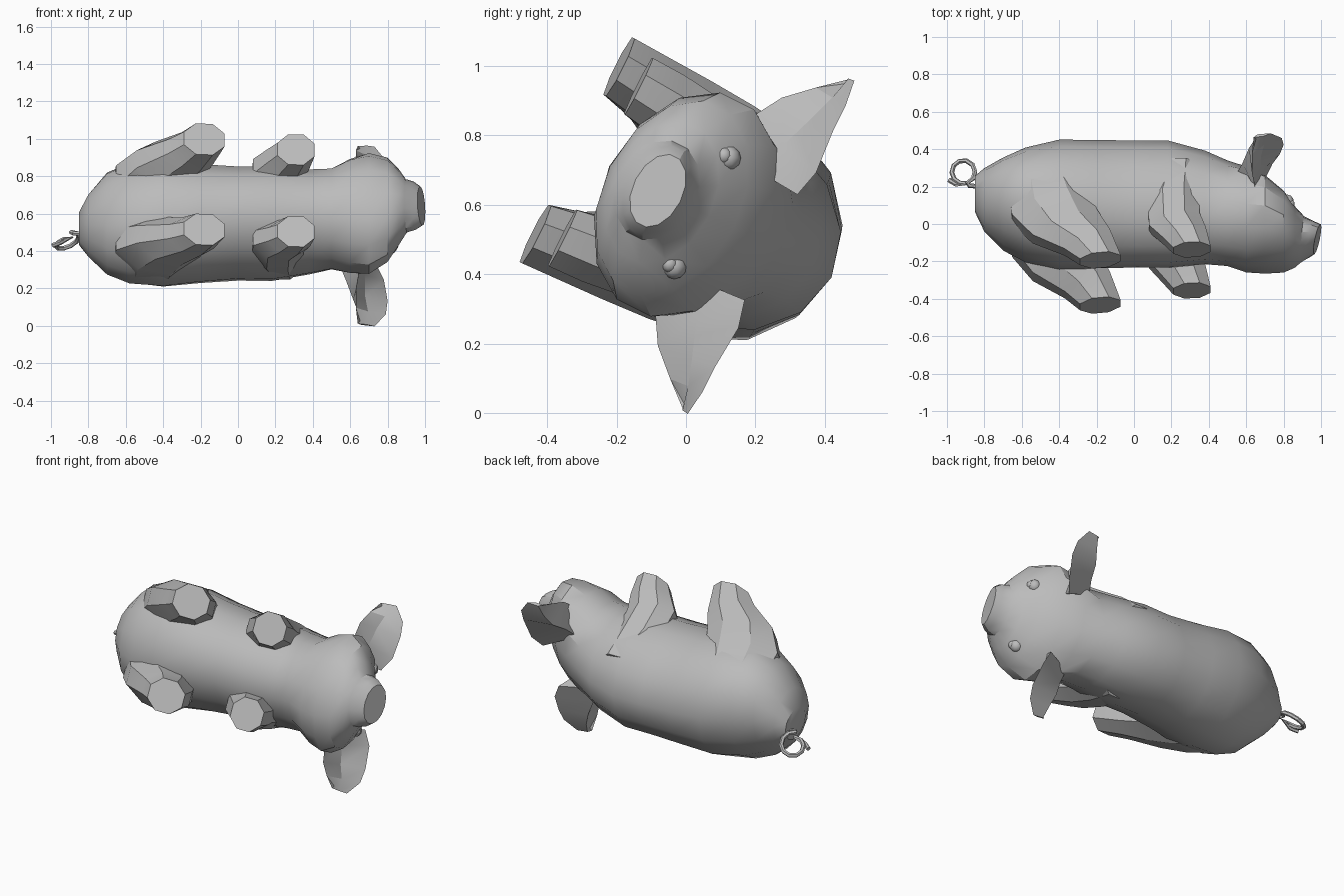
import bpy, bmesh, math
from mathutils import Vector

if "Cube" in bpy.data.objects:
    bpy.data.objects.remove(bpy.data.objects["Cube"])

skin = bpy.data.materials.new("grey_skin")
skin.diffuse_color = (0.5, 0.5, 0.5, 1)
skin.use_nodes = True
skin.node_tree.nodes["Principled BSDF"].inputs["Base Color"].default_value = skin.diffuse_color

S, C = 0.447, 0.894


def roll(x, l, u):
    """Animal space (length, sideways, up) to the rolled-over pose."""
    return Vector((x, 0.12 + S * l + C * u, 0.54 + C * l - S * u))


def loft(name, rings, angle=30):
    """Skin a list of equal-sized rings of points and cap both ends."""
    bm = bmesh.new()
    vs = [[bm.verts.new(roll(*p)) for p in ring] for ring in rings]
    n = len(vs[0])
    for a, b in zip(vs, vs[1:]):
        for i in range(n):
            j = (i + 1) % n
            bm.faces.new((a[i], a[j], b[j], b[i]))
    bm.faces.new(vs[0])
    bm.faces.new(vs[-1])
    bmesh.ops.recalc_face_normals(bm, faces=bm.faces)
    me = bpy.data.meshes.new(name)
    bm.to_mesh(me)
    bm.free()
    ob = bpy.data.objects.new(name, me)
    bpy.context.collection.objects.link(ob)
    finish(ob, angle)


def finish(ob, angle):
    ob.data.materials.append(skin)
    bpy.ops.object.select_all(action='DESELECT')
    ob.select_set(True)
    bpy.context.view_layer.objects.active = ob
    bpy.ops.object.shade_smooth_by_angle(angle=math.radians(angle))


def ring(x, u, a, b, slant=0, n=14):
    """Ring across the body; slant leans it along x with height."""
    pts = []
    for i in range(n):
        t = 2 * math.pi * (i + 0.5) / n
        du = b * math.sin(t)
        pts.append((x + slant * du, a * math.cos(t), u + du))
    return pts


# Body, head and snout: x, height, half width, half height, slant
body = [(-0.85, 0.045, 0.085, 0.10, 0), (-0.80, 0.01, 0.17, 0.17, 0),
        (-0.70, -0.015, 0.285, 0.24, 0), (-0.58, -0.02, 0.335, 0.30, 0),
        (-0.40, -0.02, 0.345, 0.35, 0), (-0.2, -0.015, 0.315, 0.35, 0),
        (0.0, -0.015, 0.297, 0.35, 0), (0.18, -0.015, 0.30, 0.35, 0),
        (0.38, -0.035, 0.278, 0.31, 0), (0.5, -0.07, 0.272, 0.285, 0),
        (0.6, -0.107, 0.318, 0.275, 0), (0.7, -0.136, 0.342, 0.245, 0),
        (0.8, -0.18, 0.297, 0.20, 0), (0.86, -0.212, 0.215, 0.152, 0),
        (0.90, -0.228, 0.15, 0.118, 0.1), (0.945, -0.228, 0.137, 0.09, 0.2),
        (0.98, -0.225, 0.112, 0.072, 0.3)]
loft("body", [ring(*r) for r in body])


def leg(name, side, path):
    """Leg from rings: x, sideways, up, half length, half width, tilt."""
    rings = []
    for x, l, u, a, b, tilt in path:
        rings.append([(x + a * math.cos(t), side * (l + b * math.sin(t)),
                       u + tilt * a * math.cos(t))
                      for t in (math.pi * (k + 0.5) / 4 for k in range(8))])
    loft(name, rings)


hind = [(-0.47, 0.14, 0.12, 0.16, 0.13, 0.2), (-0.47, 0.18, 0.0, 0.21, 0.16, 0.3),
        (-0.445, 0.19, -0.12, 0.225, 0.165, 0.4), (-0.37, 0.225, -0.26, 0.185, 0.137, 0.45),
        (-0.25, 0.255, -0.37, 0.13, 0.11, 0.5), (-0.18, 0.27, -0.485, 0.118, 0.1, 0.1)]
fore = [(0.24, 0.18, 0.13, 0.10, 0.09, 0), (0.21, 0.20, -0.06, 0.15, 0.11, 0.2),
        (0.215, 0.215, -0.23, 0.145, 0.115, 0.3), (0.27, 0.235, -0.32, 0.122, 0.105, 0.3),
        (0.31, 0.245, -0.41, 0.108, 0.098, 0.05)]

# Ear sections: low rear edge, rounded back, high front edge, inner hollow
ear = [[(0.66, 0.22, -0.10), (0.545, 0.22, 0.05), (0.74, 0.17, 0.14), (0.68, 0.18, 0.0)],
       [(0.65, 0.30, -0.085), (0.58, 0.30, 0.08), (0.78, 0.25, 0.16), (0.68, 0.28, 0.04)],
       [(0.63, 0.40, -0.025), (0.615, 0.38, 0.13), (0.80, 0.38, 0.15), (0.68, 0.39, 0.08)],
       [(0.63, 0.47, 0.05), (0.645, 0.46, 0.14), (0.79, 0.46, 0.15), (0.695, 0.465, 0.105)],
       [(0.64, 0.53, 0.12), (0.66, 0.53, 0.137), (0.73, 0.537, 0.14), (0.69, 0.535, 0.122)]]

for side, tag in ((1, "left"), (-1, "right")):
    leg("hind_leg_" + tag, side, hind)
    leg("front_leg_" + tag, side, fore)
    loft("ear_" + tag, [[(x, side * l, u) for x, l, u in r] for r in ear], 25)
    # Eye with a raised lid
    for part, x, u, r in (("eye_", 0.835, -0.10, 0.024), ("eyelid_", 0.818, -0.085, 0.036)):
        bpy.ops.mesh.primitive_uv_sphere_add(segments=10, ring_count=6, radius=r,
                                             location=roll(x, side * 0.175, u))
        ob = bpy.context.object
        ob.name = part + tag
        finish(ob, 40)

# Curly tail
path = [(-0.82, 0.20, 0.49), (-0.88, 0.205, 0.495)]
for k in range(11):
    t = math.radians(-70 + 36 * k)
    dx, dy = 0.062 * math.cos(t), 0.062 * math.sin(t)
    path.append((-0.912 + dx, 0.278 + dy, 0.465 - 0.003 * k + 0.3 * dx - 0.5 * dy))
path += [(-0.95, 0.212, 0.445), (-0.99, 0.235, 0.43)]
cu = bpy.data.curves.new("tail", 'CURVE')
cu.dimensions = '3D'
cu.bevel_depth = 0.013
cu.bevel_resolution = 1
cu.use_fill_caps = True
sp = cu.splines.new('POLY')
sp.points.add(len(path) - 1)
for p, co in zip(sp.points, path):
    p.co = (*co, 1)
tail = bpy.data.objects.new("tail", cu)
bpy.context.collection.objects.link(tail)
bpy.ops.object.select_all(action='DESELECT')
tail.select_set(True)
bpy.context.view_layer.objects.active = tail
bpy.ops.object.convert(target='MESH')
finish(bpy.context.object, 30)
